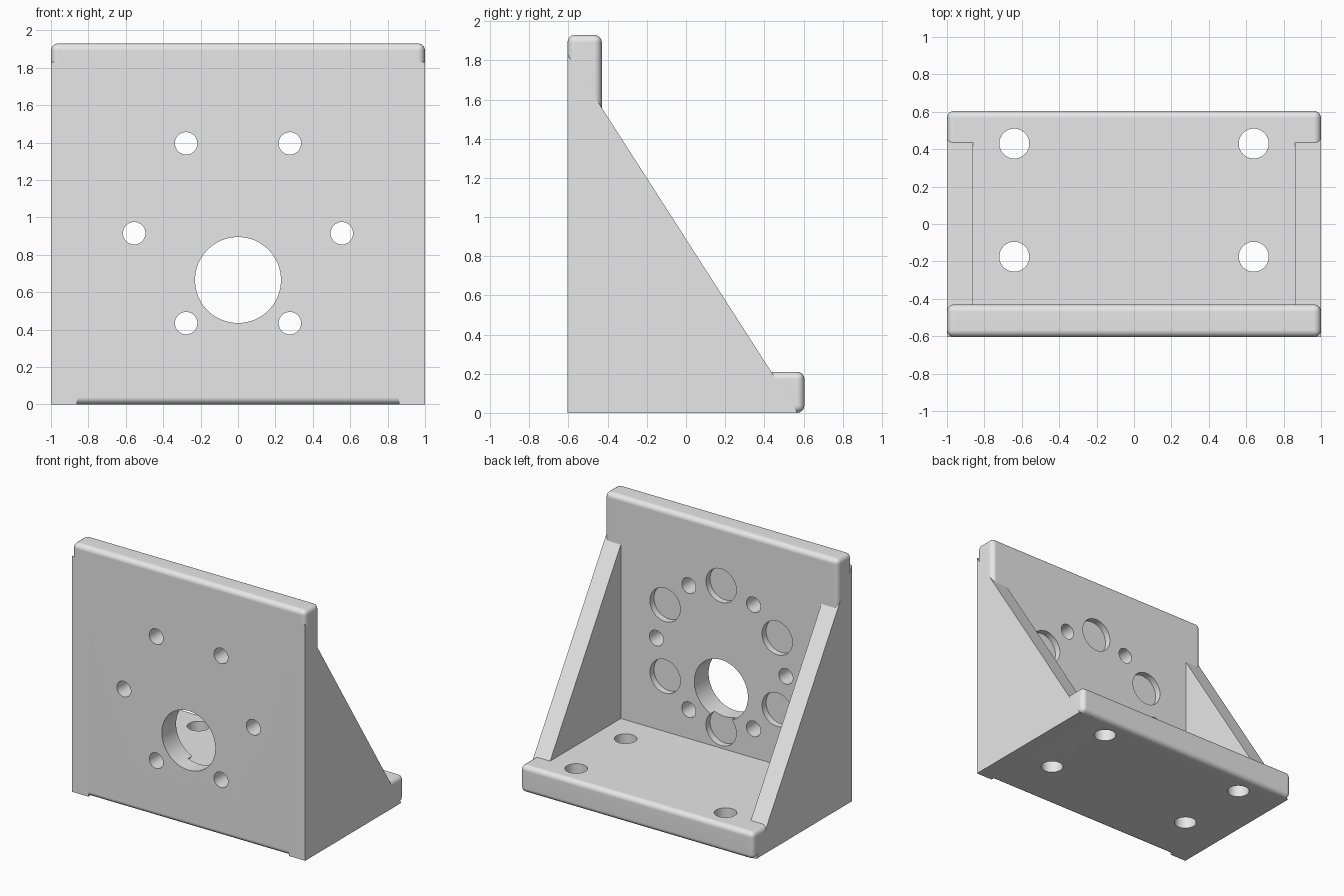
import bpy
import bmesh
from math import radians, cos, sin
from mathutils import Matrix, Vector

cube = bpy.data.objects.get("Cube")
if cube:
    bpy.data.objects.remove(cube, do_unlink=True)

grey = bpy.data.materials.new("plain_grey")
grey.use_nodes = True
grey.diffuse_color = (0.8, 0.8, 0.8, 1)
grey.node_tree.nodes["Principled BSDF"].inputs["Base Color"].default_value = (0.8, 0.8, 0.8, 1)

FRONT, BACK, HEIGHT = -0.605, 0.605, 1.93
PLATE_BACK, BASE_TOP = -0.43, 0.21
ROUND = 0.038


def new_object(name, bm):
    bmesh.ops.recalc_face_normals(bm, faces=bm.faces[:])
    mesh = bpy.data.meshes.new(name)
    bm.to_mesh(mesh)
    bm.free()
    mesh.materials.append(grey)
    obj = bpy.data.objects.new(name, mesh)
    bpy.context.collection.objects.link(obj)
    return obj


def rounded_box(name, low, high):
    low, high = Vector(low), Vector(high)
    bm = bmesh.new()
    bmesh.ops.create_cube(bm, size=1)
    bmesh.ops.scale(bm, vec=high - low, verts=bm.verts)
    bmesh.ops.translate(bm, vec=(low + high) / 2, verts=bm.verts)
    bmesh.ops.bevel(bm, geom=bm.edges[:], offset=ROUND, segments=4,
                    profile=0.5, affect='EDGES')
    return new_object(name, bm)


def gusset(name, x0, x1):
    profile = [(FRONT, 0), (0.57, 0), (FRONT, 1.83)]
    bm = bmesh.new()
    face = bm.faces.new([bm.verts.new((x0, y, z)) for y, z in profile])
    side = bmesh.ops.extrude_face_region(bm, geom=[face])
    moved = [v for v in side["geom"] if isinstance(v, bmesh.types.BMVert)]
    bmesh.ops.translate(bm, vec=(x1 - x0, 0, 0), verts=moved)
    return new_object(name, bm)


def cylinder(name, centre, radius, depth, along_y):
    bm = bmesh.new()
    turn = Matrix.Rotation(radians(90), 4, 'X') if along_y else Matrix()
    bmesh.ops.create_cone(bm, cap_ends=True, segments=48, radius1=radius, radius2=radius,
                          depth=depth, matrix=Matrix.Translation(centre) @ turn)
    obj = new_object(name, bm)
    obj.hide_render = True
    return obj


def combine(target, other, operation):
    mod = target.modifiers.new(operation.lower(), 'BOOLEAN')
    mod.operation = operation
    mod.solver = 'EXACT'
    mod.object = other
    bpy.context.view_layer.objects.active = target
    bpy.ops.object.modifier_apply(modifier=mod.name)
    bpy.data.objects.remove(other, do_unlink=True)


# Upright plate, base plate and the two side gussets, fused together
bracket = rounded_box("angle_bracket", (-1, FRONT, 0), (1, PLATE_BACK, HEIGHT))
combine(bracket, rounded_box("base_plate", (-1, FRONT + 0.045, 0), (1, BACK, BASE_TOP)), 'UNION')
combine(bracket, gusset("right_gusset", -1, -0.86), 'UNION')
combine(bracket, gusset("left_gusset", 0.86, 1), 'UNION')

# Large shaft hole through the upright plate
plate_mid = (FRONT + PLATE_BACK) / 2
combine(bracket, cylinder("shaft_hole", (0, plate_mid, 0.665), 0.23, 0.3, True), 'DIFFERENCE')

# Ring of through holes alternating with shallow pockets on the back
for i in range(12):
    angle = radians(30 * i)
    x, z = 0.555 * cos(angle), 0.915 + 0.555 * sin(angle)
    if i % 2 == 0:
        cutter = cylinder("screw_hole", (x, plate_mid, z), 0.06, 0.3, True)
    else:
        cutter = cylinder("pocket", (x, PLATE_BACK, z), 0.13, 0.1, True)
    combine(bracket, cutter, 'DIFFERENCE')

# Mounting holes through the base
for x in (-0.64, 0.64):
    for y in (-0.175, 0.43):
        combine(bracket, cylinder("base_hole", (x, y, 0.1), 0.08, 0.5, False), 'DIFFERENCE')

# Smooth rounded edges, crisp corners
bpy.ops.object.select_all(action='DESELECT')
bracket.select_set(True)
bpy.context.view_layer.objects.active = bracket
bpy.ops.object.shade_smooth_by_angle(angle=radians(30))
weighted = bracket.modifiers.new("weighted_normals", 'WEIGHTED_NORMAL')
weighted.keep_sharp = True
